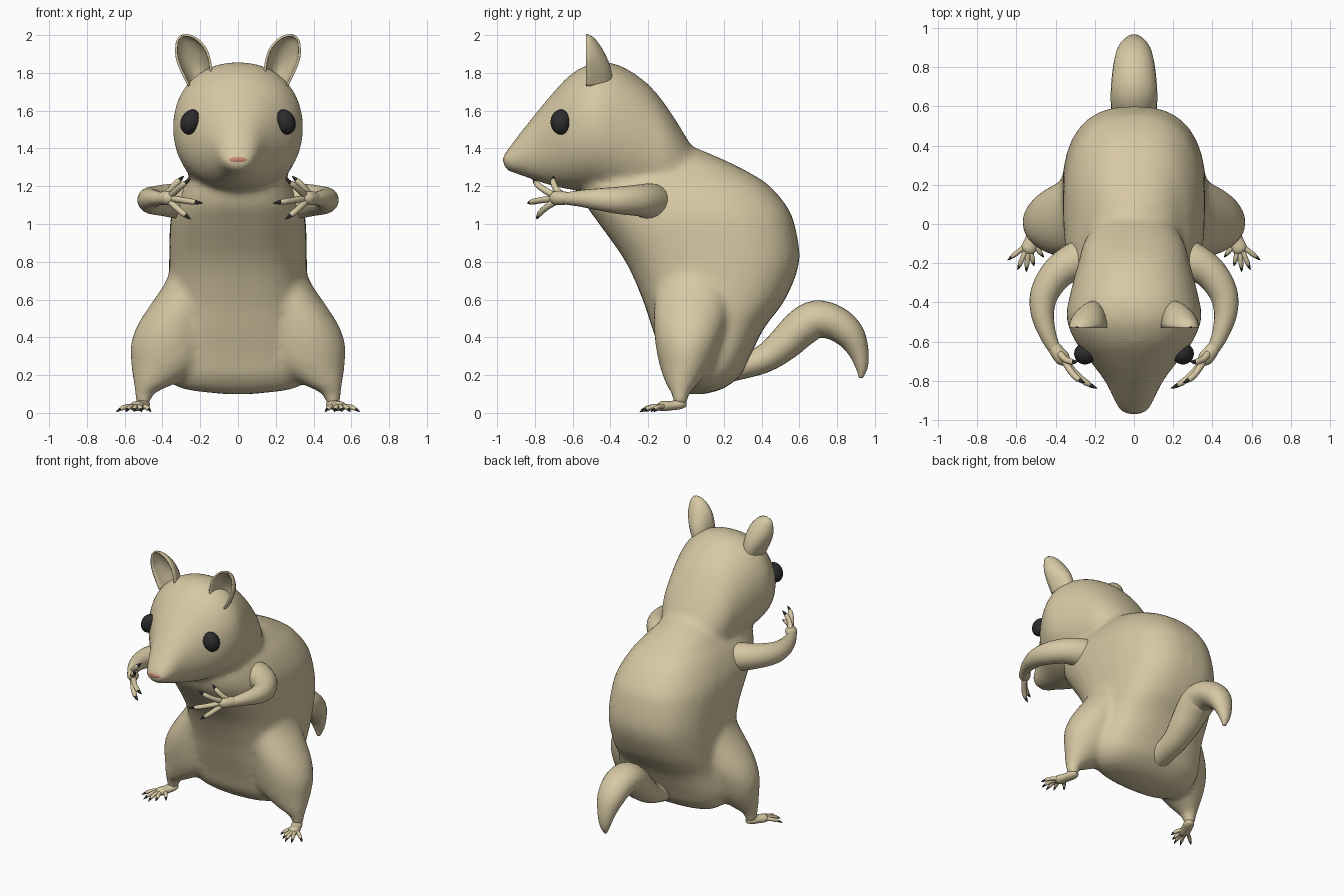
import bpy, bmesh
from math import sin, cos, pi
from mathutils import Vector

if "Cube" in bpy.data.objects:
    bpy.data.objects.remove(bpy.data.objects["Cube"])


def material(name, rgb):
    m = bpy.data.materials.new(name)
    m.diffuse_color = (*rgb, 1)
    m.use_nodes = True
    m.node_tree.nodes["Principled BSDF"].inputs["Base Color"].default_value = m.diffuse_color
    return m


CREAM = material("cream_fur", (0.68, 0.58, 0.37))
BROWN = material("brown_fur", (0.38, 0.145, 0.025))
DARK = material("dark", (0.025, 0.025, 0.028))
PINK = material("pink", (0.6, 0.24, 0.18))


def resample(rows, k=4):
    """Catmull-Rom interpolation of every column."""
    out = []
    for i in range(len(rows) - 1):
        a, b, c, d = (rows[max(0, min(len(rows) - 1, i + j))] for j in (-1, 0, 1, 2))
        for t in (n / k for n in range(k)):
            out.append([0.5 * (2 * q + (r - p) * t + (2 * p - 5 * q + 4 * r - s) * t * t
                               + (3 * q - p - 3 * r + s) * t ** 3)
                        for p, q, r, s in zip(a, b, c, d)])
    return out + [list(rows[-1])]


def loft(bm, rings, mat=0):
    vs = [[bm.verts.new(p) for p in r] for r in rings]
    n = len(vs[0])
    faces = [bm.faces.new((a[i], a[(i + 1) % n], b[(i + 1) % n], b[i]))
             for a, b in zip(vs, vs[1:]) for i in range(n)]
    faces += [bm.faces.new(vs[0]), bm.faces.new(vs[-1])]
    for f in faces:
        f.material_index = mat


def oval(fn, rx, ry, power=2.0, n=32):
    """Superellipse ring, placed in space by fn(u, v)."""
    pts = []
    for i in range(n):
        c, s = cos(2 * pi * i / n), sin(2 * pi * i / n)
        e = 2 / power
        pts.append(fn(rx * abs(c) ** e * (1 if c > 0 else -1),
                      ry * abs(s) ** e * (1 if s > 0 else -1)))
    return pts


def tube(bm, rows, side=1, mat=0, ref=(0, 0, 1), squash=1.0, n=14, k=4):
    """Round tube along rows of (x, y, z, radius)."""
    rows = resample(rows, k)
    P = [Vector((r[0] * side, r[1], r[2])) for r in rows]
    rings = []
    for i, p in enumerate(P):
        t = (P[min(i + 1, len(P) - 1)] - P[max(i - 1, 0)]).normalized()
        u = t.cross(Vector(ref)).normalized()
        v = t.cross(u)
        r = max(rows[i][3], 0.001)
        rings.append(oval(lambda a, b: p + u * a + v * b * squash, r, r, n=n))
    loft(bm, rings, mat)


def finish(name, bm, *mats):
    bmesh.ops.recalc_face_normals(bm, faces=bm.faces)
    me = bpy.data.meshes.new(name)
    bm.to_mesh(me)
    bm.free()
    for m in mats:
        me.materials.append(m)
    for p in me.polygons:
        p.use_smooth = True
    ob = bpy.data.objects.new(name, me)
    bpy.context.collection.objects.link(ob)
    return ob


# Torso: horizontal sections (z, front y, back y, half width)
bm = bmesh.new()
torso = [(0.10, 0.0, 0.1, 0.08), (0.13, -0.05, 0.2, 0.3), (0.2, -0.1, 0.29, 0.38),
         (0.3, -0.13, 0.34, 0.4), (0.45, -0.18, 0.415, 0.38), (0.6, -0.23, 0.525, 0.37),
         (0.8, -0.32, 0.6, 0.365), (1.0, -0.46, 0.575, 0.36), (1.1, -0.53, 0.53, 0.34),
         (1.2, -0.56, 0.445, 0.295), (1.27, -0.54, 0.34, 0.245), (1.34, -0.48, 0.2, 0.19),
         (1.4, -0.4, 0.06, 0.1)]
loft(bm, [oval(lambda a, b: (a, (f + k) / 2 + b, z), w, (k - f) / 2, 2.6)
          for z, f, k, w in resample(torso)])

# Head: vertical sections (y, top z, bottom z, half width)
head = [(0.06, 1.36, 1.1, 0.15), (-0.08, 1.59, 1.1, 0.25), (-0.2, 1.74, 1.1, 0.285),
        (-0.35, 1.84, 1.13, 0.325), (-0.48, 1.855, 1.17, 0.345), (-0.6, 1.80, 1.18, 0.3),
        (-0.7, 1.7, 1.2, 0.225), (-0.8, 1.58, 1.23, 0.15), (-0.88, 1.48, 1.26, 0.11),
        (-0.94, 1.4, 1.28, 0.08), (-0.97, 1.36, 1.31, 0.05)]
loft(bm, [oval(lambda a, b: (a, y, (t + o) / 2 + b), w, (t - o) / 2, 2.15)
          for y, t, o, w in resample(head)])

# Thighs: horizontal sections (z, centre x, centre y, x radius, y radius)
thigh = [(0.04, 0.5, -0.03, 0.04, 0.04), (0.1, 0.495, -0.03, 0.05, 0.05),
         (0.16, 0.44, -0.02, 0.115, 0.09), (0.25, 0.38, 0.0, 0.185, 0.14),
         (0.35, 0.36, 0.01, 0.21, 0.17), (0.45, 0.34, 0.02, 0.2, 0.19),
         (0.55, 0.3, 0.03, 0.18, 0.2), (0.7, 0.24, 0.05, 0.14, 0.2), (0.85, 0.2, 0.06, 0.13, 0.16)]
for s in (1, -1):
    loft(bm, [oval(lambda a, b: (s * x + a, y + b, z), rx, ry)
              for z, x, y, rx, ry in resample(thigh)])

# Blend torso, head and thighs into one smooth body
body = finish("body", bm, CREAM, BROWN)
bpy.context.view_layer.objects.active = body
body.select_set(True)
mod = body.modifiers.new("blend", 'REMESH')
mod.mode, mod.voxel_size, mod.use_smooth_shade = 'VOXEL', 0.02, True
sm = body.modifiers.new("soften", 'SMOOTH')
sm.factor, sm.iterations = 0.5, 10
for m in ("blend", "soften"):
    bpy.ops.object.modifier_apply(modifier=m)

# Brown back stripe: cut its outline (y, half width) into the body
stripe = [(-1.0, 0.04), (-0.9, 0.075), (-0.78, 0.115), (-0.6, 0.15), (-0.4, 0.16), (-0.17, 0.15),
          (-0.1, 0.175), (-0.02, 0.225), (0.06, 0.25), (0.25, 0.262), (0.7, 0.255)]
bm = bmesh.new()
bm.from_mesh(body.data)


def cut(co, no, test):
    fs = [f for f in bm.faces if test(f.calc_center_median())]
    geom = fs + list({e for f in fs for e in f.edges}) + list({v for f in fs for v in f.verts})
    bmesh.ops.bisect_plane(bm, geom=geom, dist=0.0005, plane_co=co, plane_no=no)


for y, w in stripe[1:-1]:
    cut((0, y, 0), (0, 1, 0), lambda c: c.z > 1.05)
cut((0, 0, 0.44), (0, 0, 1), lambda c: c.y > 0.25)
for (y0, w0), (y1, w1) in zip(stripe, stripe[1:]):
    for s in (1, -1):
        cut((s * w0, y0, 0), (y1 - y0, -s * (w1 - w0), 0),
            lambda c: y0 < c.y < y1 and c.x * s > 0 and c.z > 0.4)
bm.normal_update()
for f in bm.faces:
    c = f.calc_center_median()
    w = next((a[1] + (b[1] - a[1]) * (c.y - a[0]) / (b[0] - a[0])
              for a, b in zip(stripe, stripe[1:]) if a[0] <= c.y <= b[0]), 0)
    low = 1.33 if c.y < -0.25 else 1.05 if c.y < 0.33 else 0.44
    f.material_index = int(abs(c.x) < w and c.z > low and (c.y > 0.3 or f.normal.z > 0.08))
    f.smooth = True
bm.to_mesh(body.data)
bm.free()
body.data.materials.clear()
for m in (CREAM, BROWN):
    body.data.materials.append(m)

# Tail
bm = bmesh.new()
tube(bm, [(0, 0.12, 0.22, 0.08), (0, 0.3, 0.25, 0.07), (0, 0.42, 0.29, 0.075), (0, 0.52, 0.365, 0.09),
          (0, 0.61, 0.45, 0.1), (0, 0.69, 0.495, 0.1), (0, 0.79, 0.475, 0.092), (0, 0.87, 0.41, 0.078),
          (0, 0.915, 0.32, 0.053), (0, 0.93, 0.24, 0.032), (0, 0.925, 0.185, 0.01)],
     ref=(1, 0, 0), squash=1.18, n=24)
finish("tail", bm, CREAM)

# Nose
bm = bmesh.new()
bmesh.ops.create_uvsphere(bm, u_segments=24, v_segments=12, radius=1)
for v in bm.verts:
    v.co = Vector((v.co.x * 0.06, v.co.y * 0.025 - 0.945, v.co.z * 0.024 + 1.34))
finish("nose", bm, PINK)


def digit(bm, base, tip, r, bend, s):
    """Finger or toe with a dark claw."""
    a, b = Vector(base), Vector(tip)
    rows = [(*(a.lerp(b, t) + Vector(bend) * 4 * t * (1 - t)), r * q)
            for t, q in ((0, 1.1), (0.25, 0.95), (0.5, 0.9), (0.7, 0.85), (0.8, 0.5))]
    tube(bm, rows, s, n=10, k=2)
    claw = [(*(a.lerp(b, t) + Vector(bend) * 4 * t * (1 - t)), r * q)
            for t, q in ((0.72, 0.5), (0.8, 0.62), (0.9, 0.4), (1, 0.05))]
    tube(bm, claw, s, mat=1, n=8, k=2)


for s, side in ((1, "right"), (-1, "left")):
    # Arm
    bm = bmesh.new()
    tube(bm, [(0.22, -0.15, 1.11, 0.09), (0.3, -0.19, 1.12, 0.095), (0.39, -0.25, 1.125, 0.084),
              (0.455, -0.35, 1.125, 0.073), (0.468, -0.45, 1.13, 0.06), (0.445, -0.55, 1.135, 0.045),
              (0.41, -0.63, 1.135, 0.033), (0.39, -0.66, 1.135, 0.025)], s, n=20)
    finish("arm_" + side, bm, CREAM)
    # Hand
    bm = bmesh.new()
    tube(bm, [(0.42, -0.61, 1.135, 0.03), (0.39, -0.655, 1.137, 0.037),
              (0.36, -0.69, 1.137, 0.037), (0.335, -0.715, 1.135, 0.015)], s)
    for base, tip in (((0.38, -0.66, 1.155), (0.285, -0.7, 1.255)), ((0.355, -0.695, 1.15), (0.25, -0.81, 1.24)),
                      ((0.35, -0.7, 1.135), (0.185, -0.84, 1.11)), ((0.36, -0.69, 1.12), (0.25, -0.79, 1.025))):
        digit(bm, base, tip, 0.018, (0.005, -0.018, 0), s)
    finish("hand_" + side, bm, CREAM, DARK)
    # Foot
    bm = bmesh.new()
    tube(bm, [(0.495, 0.0, 0.045, 0.02), (0.5, -0.03, 0.045, 0.036), (0.52, -0.08, 0.038, 0.036),
              (0.54, -0.13, 0.035, 0.038), (0.55, -0.15, 0.033, 0.015)], s, squash=0.7)
    for base, tip in (((0.515, -0.1), (0.46, -0.17)), ((0.53, -0.13), (0.51, -0.215)),
                      ((0.54, -0.135), (0.55, -0.245)), ((0.55, -0.13), (0.595, -0.235)),
                      ((0.55, -0.11), (0.645, -0.185))):
        digit(bm, (*base, 0.033), (*tip, 0.005), 0.014, (0, 0, 0.012), s)
    finish("foot_" + side, bm, CREAM, DARK)
    # Eye
    bm = bmesh.new()
    bmesh.ops.create_uvsphere(bm, u_segments=24, v_segments=16, radius=1)
    for v in bm.verts:
        v.co = Vector((s * (v.co.x * 0.055 + 0.25 - 0.01 * v.co.z), v.co.y * 0.055 - 0.662, v.co.z * 0.066 + 1.54))
    finish("eye_" + side, bm, DARK)
    # Ear: cupped half shell (centre x, z, half width, depth)
    bm = bmesh.new()
    prof = resample([(0.2, 1.75, 0.06, 0.135), (0.222, 1.83, 0.075, 0.125), (0.246, 1.9, 0.077, 0.095),
                     (0.268, 1.955, 0.058, 0.06), (0.284, 1.985, 0.034, 0.032), (0.292, 1.998, 0.006, 0.006)])
    rows = [[bm.verts.new((s * (x + w * cos(pi * i / 14)), -0.53 + d * sin(pi * i / 14),
                           z - 0.3 * w * cos(pi * i / 14))) for i in range(15)] for x, z, w, d in prof]
    for a, b in zip(rows, rows[1:]):
        for i in range(14):
            bm.faces.new((a[i], a[i + 1], b[i + 1], b[i]))
    ear = finish("ear_" + side, bm, CREAM)
    sol = ear.modifiers.new("thickness", 'SOLIDIFY')
    sol.thickness, sol.offset = 0.012, 0
